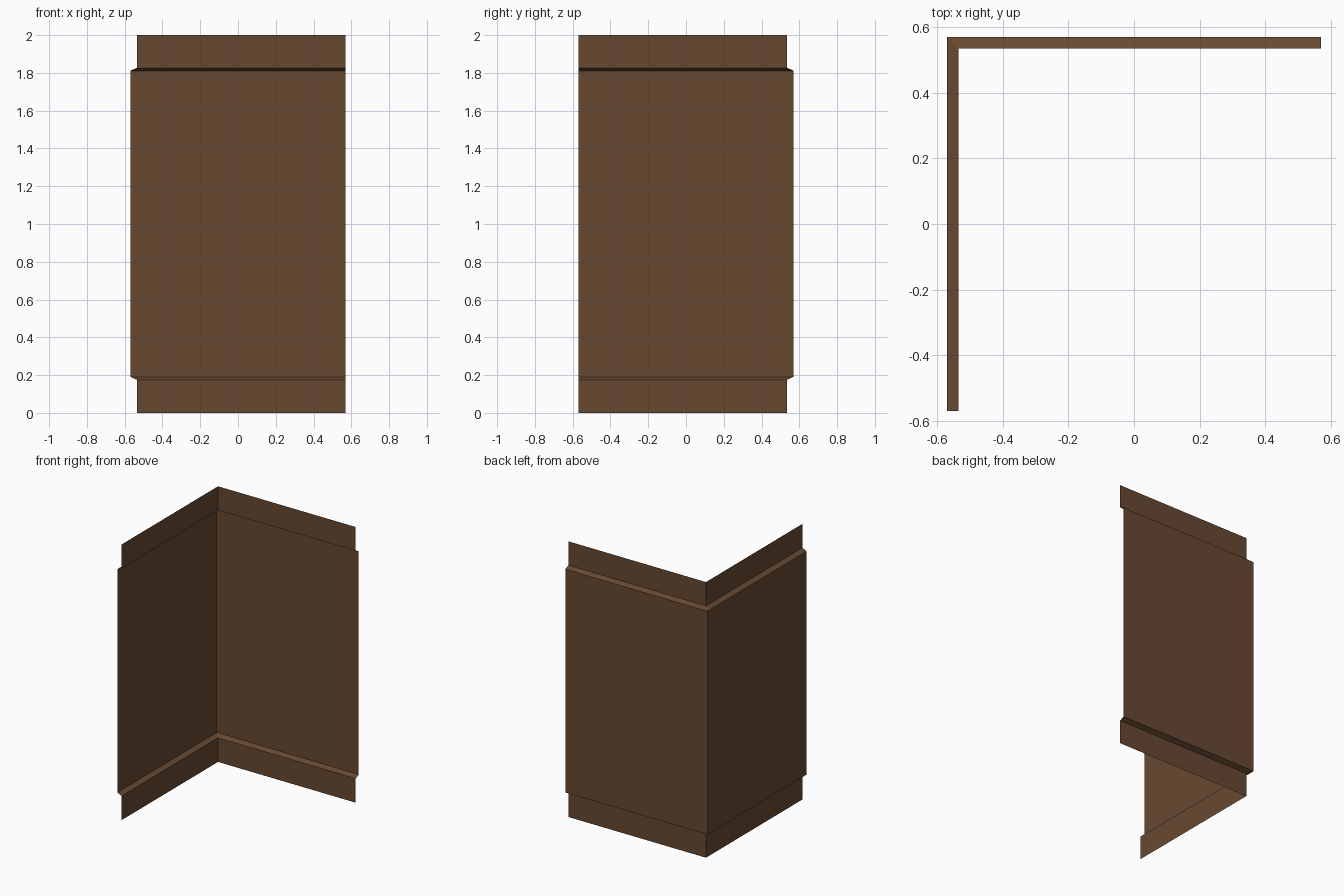
import bpy, bmesh

if "Cube" in bpy.data.objects:
    bpy.data.objects.remove(bpy.data.objects["Cube"])

OUT, INN = 0.57, 0.535          # outer panel line and recessed strip line
# Vertical profile of the thin sheet: (offset from centre, height)
PROFILE = [(INN, 0.0), (INN, 0.175), (OUT, 0.191),
           (OUT, 1.811), (OUT, 1.811), (INN, 1.827), (INN, 2.0)]
PROFILE = list(dict.fromkeys(PROFILE))

brown = bpy.data.materials.new("dark_brown")
brown.diffuse_color = (0.135, 0.066, 0.031, 1.0)
brown.use_nodes = True
brown.node_tree.nodes["Principled BSDF"].inputs["Base Color"].default_value = brown.diffuse_color

# Corner wall sheet: each profile point sweeps an L with a mitred corner
bm = bmesh.new()
rows = [[bm.verts.new(p) for p in ((OUT, d, z), (-d, d, z), (-d, -OUT, z))]
        for d, z in PROFILE]
for low, high in zip(rows, rows[1:]):
    for i in range(2):
        bm.faces.new((low[i], low[i + 1], high[i + 1], high[i]))
bm.normal_update()

mesh = bpy.data.meshes.new("corner_wall_panel")
bm.to_mesh(mesh)
bm.free()
mesh.materials.append(brown)
wall = bpy.data.objects.new("corner_wall_panel", mesh)
bpy.context.collection.objects.link(wall)
